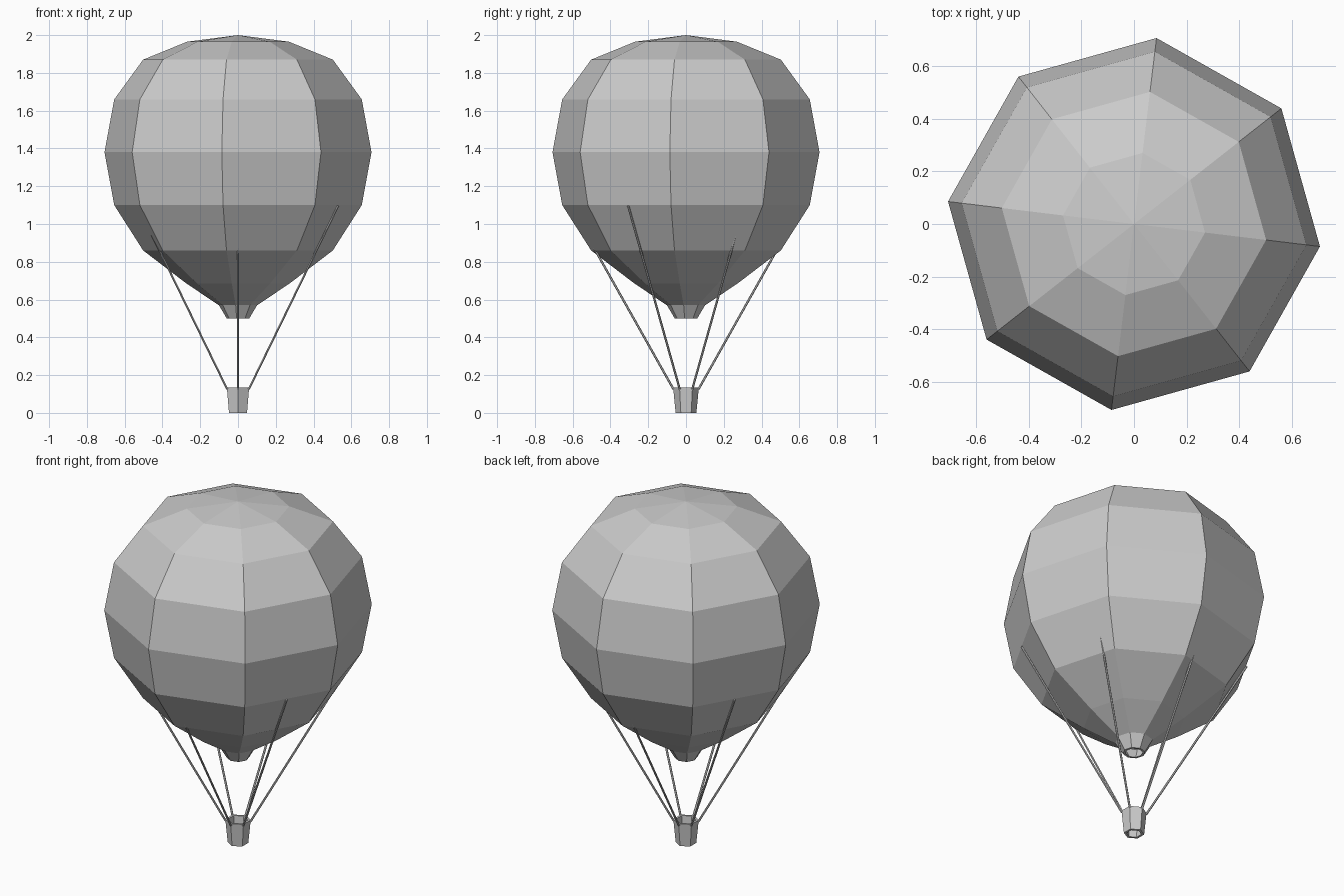
import bpy
import math
from mathutils import Vector

if "Cube" in bpy.data.objects:
    bpy.data.objects.remove(bpy.data.objects["Cube"])


def lathe(name, profile, sides, offset, closed=False):
    """Revolve (radius, z) points around z; radius 0 makes a pole."""
    verts, rings, faces = [], [], []
    for r, z in profile:
        start = len(verts)
        if r == 0:
            verts.append((0, 0, z))
            rings.append([start] * sides)
        else:
            for i in range(sides):
                a = offset + 2 * math.pi * i / sides
                verts.append((r * math.cos(a), r * math.sin(a), z))
            rings.append(list(range(start, start + sides)))
    pairs = list(zip(rings, rings[1:]))
    if closed:
        pairs.append((rings[-1], rings[0]))
    for low, high in pairs:
        for i in range(sides):
            j = (i + 1) % sides
            face = [low[i], low[j], high[j], high[i]]
            faces.append(list(dict.fromkeys(face)))
    mesh = bpy.data.meshes.new(name)
    mesh.from_pydata(verts, [], faces)
    obj = bpy.data.objects.new(name, mesh)
    bpy.context.collection.objects.link(obj)
    return obj


def rod(name, start, end, radius):
    start, end = Vector(start), Vector(end)
    bpy.ops.mesh.primitive_cylinder_add(
        vertices=6, radius=radius, depth=(end - start).length,
        location=(start + end) / 2)
    obj = bpy.context.object
    obj.name = name
    obj.rotation_euler = (end - start).to_track_quat('Z', 'Y').to_euler()


# Eight-sided envelope with an open, lipped mouth
lathe("envelope", [
    (0.088, 0.57), (0.047, 0.50), (0.06, 0.50), (0.102, 0.57),
    (0.275, 0.685), (0.506, 0.86), (0.66, 1.10), (0.712, 1.38),
    (0.66, 1.66), (0.506, 1.87), (0.272, 1.965), (0, 2.0)],
    8, math.radians(-6.9))

# Six-sided basket, a tapered tube with thick walls
lathe("basket", [(0.055, 0), (0.068, 0.135), (0.054, 0.135), (0.04, 0)],
      6, math.radians(90), closed=True)

# Six ropes from the basket rim to the envelope
for k in range(6):
    a = math.radians(90 + 60 * k)
    c, s = math.cos(a), math.sin(a)
    rod(f"rope_{k + 1}", (0.066 * c, 0.066 * s, 0.125),
        (0.612 * c, 0.612 * s, 1.095), 0.006)
